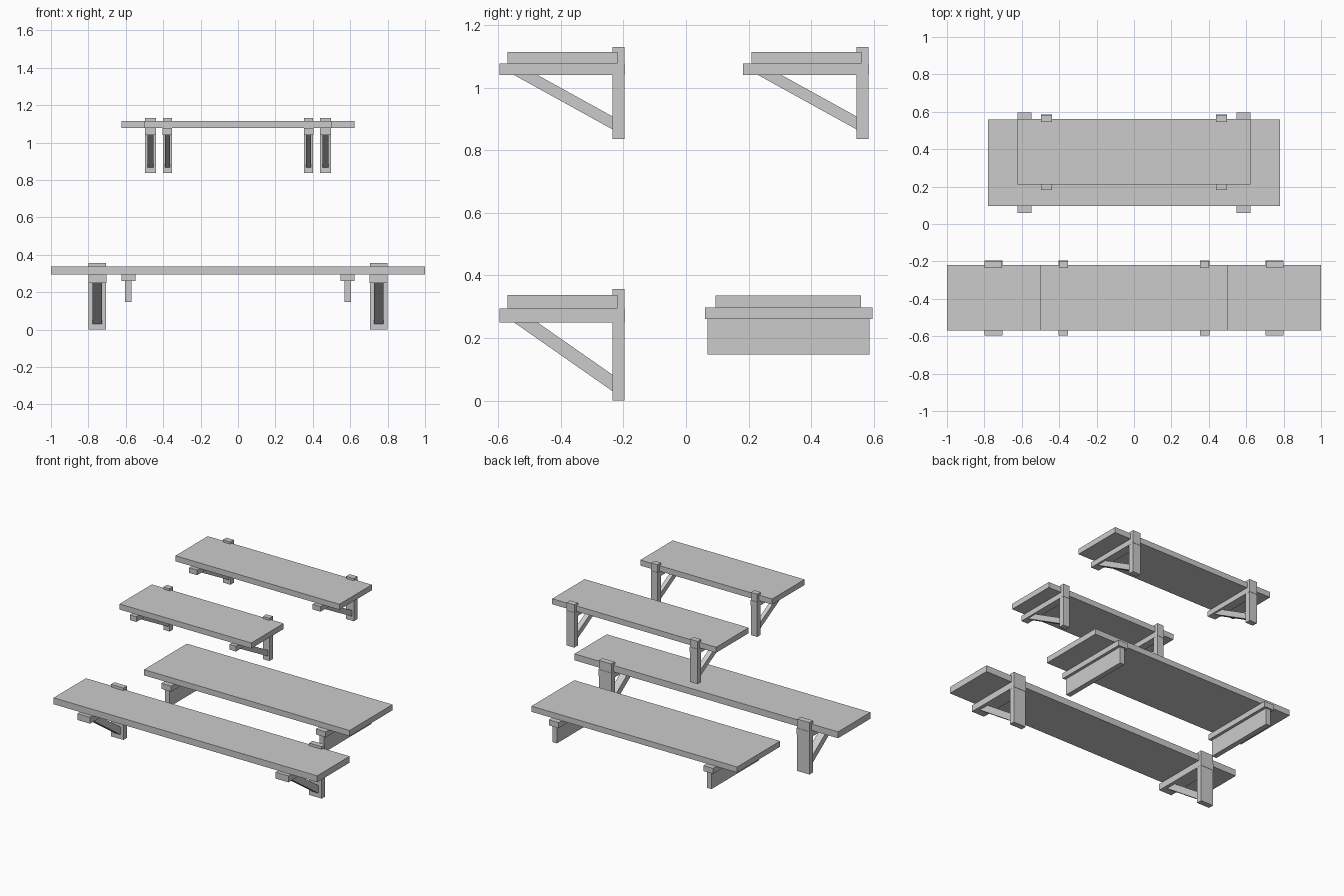
import bpy
import bmesh

if "Cube" in bpy.data.objects:
    bpy.data.objects.remove(bpy.data.objects["Cube"], do_unlink=True)

grey = bpy.data.materials.new("plain grey")
grey.use_nodes = True
COLOUR = (0.6, 0.6, 0.6, 1)
grey.diffuse_color = COLOUR
grey.node_tree.nodes["Principled BSDF"].inputs["Base Color"].default_value = COLOUR


def prism(name, x, width, profile):
    """Extrude a closed (y, z) profile along x, centred on x."""
    bm = bmesh.new()
    face = bm.faces.new([bm.verts.new((x - width / 2, y, z)) for y, z in profile])
    grown = bmesh.ops.extrude_face_region(bm, geom=[face])["geom"]
    bmesh.ops.translate(bm, vec=(width, 0, 0),
                        verts=[v for v in grown if isinstance(v, bmesh.types.BMVert)])
    bmesh.ops.recalc_face_normals(bm, faces=bm.faces)
    mesh = bpy.data.meshes.new(name)
    bm.to_mesh(mesh)
    bm.free()
    mesh.materials.append(grey)
    obj = bpy.data.objects.new(name, mesh)
    bpy.context.collection.objects.link(obj)
    return obj


def box(name, x, width, y0, y1, z0, z1):
    return prism(name, x, width, [(y0, z0), (y1, z0), (y1, z1), (y0, z1)])


def bracket(name, x, width, brace_width, back, foot, arm, arm_top, top):
    """Wall post, arm and diagonal brace; back is the y of the post's rear."""
    front = back - 0.038
    box(name + "_post", x, width, front, back, foot, top)
    box(name + "_arm", x, width + 0.002, back - 0.4, back + 0.002, arm, arm_top)
    low = foot + 0.03
    rise = (arm - low) / 0.315
    prism(name + "_brace", x, brace_width, [
        (front, low), (front, arm - 0.24 * rise),
        (front - 0.24, arm), (front - 0.315, arm)])


def wall_shelf(name, half, bracket_x, width, brace_width, back, foot, arm, arm_top, board_top, top):
    """Board carried by a mirrored pair of braced brackets."""
    box(name + "_board", 0, half * 2, back - 0.373, back - 0.022, arm_top, board_top)
    for side, sign in (("left", 1), ("right", -1)):
        bracket(f"{name}_{side}", sign * bracket_x, width, brace_width,
                back, foot, arm, arm_top, top)


# Three shelves on braced brackets
wall_shelf("long_shelf", 1.0, 0.752, 0.095, 0.05, -0.197, 0, 0.25, 0.294, 0.338, 0.356)
wall_shelf("short_shelf", 0.5, 0.378, 0.048, 0.027, -0.197, 0.837, 1.041, 1.077, 1.115, 1.13)
wall_shelf("medium_shelf", 0.622, 0.468, 0.058, 0.034, 0.583, 0.837, 1.041, 1.077, 1.115, 1.13)

# Deep shelf on upright plates capped with bars
box("deep_shelf_board", 0, 1.56, 0.095, 0.56, 0.297, 0.336)
for side, sign in (("left", 1), ("right", -1)):
    box(f"deep_shelf_{side}_bar", sign * 0.586, 0.074, 0.06, 0.596, 0.26, 0.298)
    box(f"deep_shelf_{side}_plate", sign * 0.586, 0.035, 0.069, 0.586, 0.147, 0.26)
